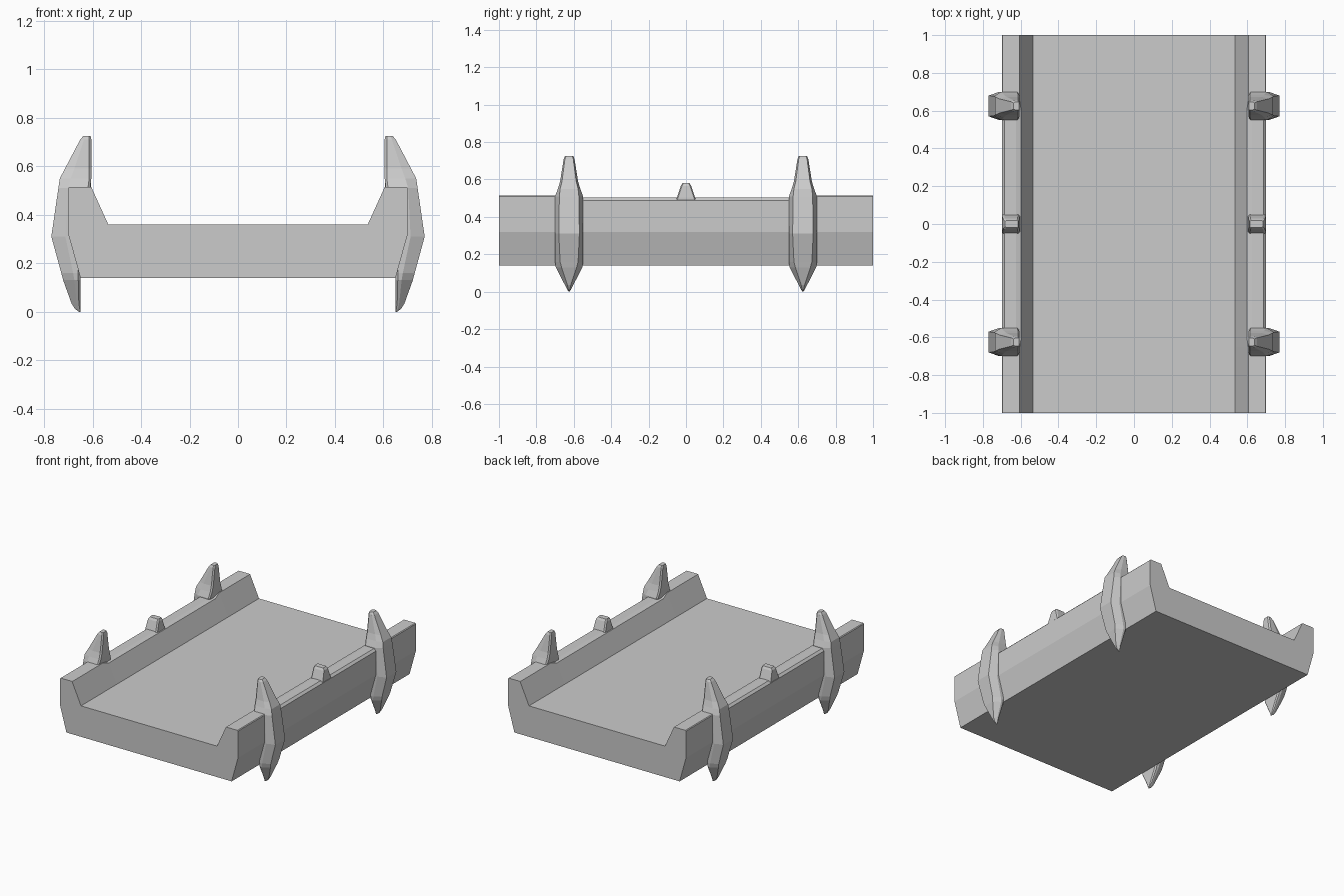
import bpy, bmesh


def loft(name, rings):
    """Skin a list of equal-length vertex rings and cap both ends."""
    bm = bmesh.new()
    loops = [[bm.verts.new(p) for p in ring] for ring in rings]
    n = len(loops[0])
    for a, b in zip(loops, loops[1:]):
        for i in range(n):
            j = (i + 1) % n
            bm.faces.new((a[i], a[j], b[j], b[i]))
    bm.faces.new(loops[0])
    bm.faces.new(loops[-1])
    bmesh.ops.recalc_face_normals(bm, faces=bm.faces)
    mesh = bpy.data.meshes.new(name)
    bm.to_mesh(mesh)
    bm.free()
    ob = bpy.data.objects.new(name, mesh)
    bpy.context.collection.objects.link(ob)
    return ob


# Channel deck: right half profile (x, z); the top rim is chamfered mid-length
end_half = [(0.65, 0.14), (0.70, 0.32), (0.70, 0.51), (0.695, 0.515),
            (0.61, 0.515), (0.605, 0.514), (0.535, 0.36)]
mid_half = [(0.65, 0.14), (0.70, 0.32), (0.70, 0.488), (0.685, 0.503),
            (0.625, 0.503), (0.597, 0.495), (0.535, 0.36)]


def deck_ring(half, y):
    pts = half + [(-x, z) for x, z in reversed(half)]
    return [(x, y, z) for x, z in pts]


loft("deck", [deck_ring(end_half, -1), deck_ring(end_half, -0.65),
              deck_ring(mid_half, -0.60), deck_ring(mid_half, 0.60),
              deck_ring(end_half, 0.65), deck_ring(end_half, 1)])


def post_ring(sx, yc, z, xin, xmid, xout, w, wout):
    """Horizontal section of a post, with chamfered inner and outer corners."""
    c = min(0.009, w * 0.3)
    side = [(xin, w - c), (xin + min(c, (xmid - xin) / 2), w), (xmid, w), (xout, wout)]
    pts = side + [(x, -y) for x, y in reversed(side)]
    return [(sx * x, yc + y, z) for x, y in pts]


# z, inner x, shoulder x, outer x, half width, outer half width
rib = [(0.0, 0.65, 0.653, 0.656, 0.003, 0.002),
       (0.012, 0.65, 0.660, 0.673, 0.010, 0.004),
       (0.035, 0.65, 0.665, 0.687, 0.022, 0.009),
       (0.13, 0.65, 0.675, 0.721, 0.071, 0.040),
       (0.16, 0.65, 0.680, 0.729, 0.075, 0.048),
       (0.31, 0.65, 0.712, 0.770, 0.075, 0.055),
       (0.51, 0.61, 0.702, 0.741, 0.075, 0.052),
       (0.55, 0.605, 0.690, 0.735, 0.060, 0.048),
       (0.59, 0.605, 0.675, 0.714, 0.048, 0.038),
       (0.71, 0.605, 0.635, 0.651, 0.029, 0.022),
       (0.725, 0.608, 0.628, 0.638, 0.022, 0.016)]
knob = [(0.48, 0.60, 0.690, 0.698, 0.055, 0.050),
        (0.505, 0.605, 0.690, 0.698, 0.048, 0.042),
        (0.565, 0.608, 0.683, 0.692, 0.028, 0.022),
        (0.58, 0.614, 0.676, 0.682, 0.019, 0.014)]

# Four clamp ribs and two centre knobs, mirrored left and right
for sx, side in ((1, "right"), (-1, "left")):
    for yc, end in ((-0.625, "front"), (0.625, "back")):
        loft(f"rib_{side}_{end}", [post_ring(sx, yc, *s) for s in rib])
    loft(f"knob_{side}", [post_ring(sx, 0, *s) for s in knob])
